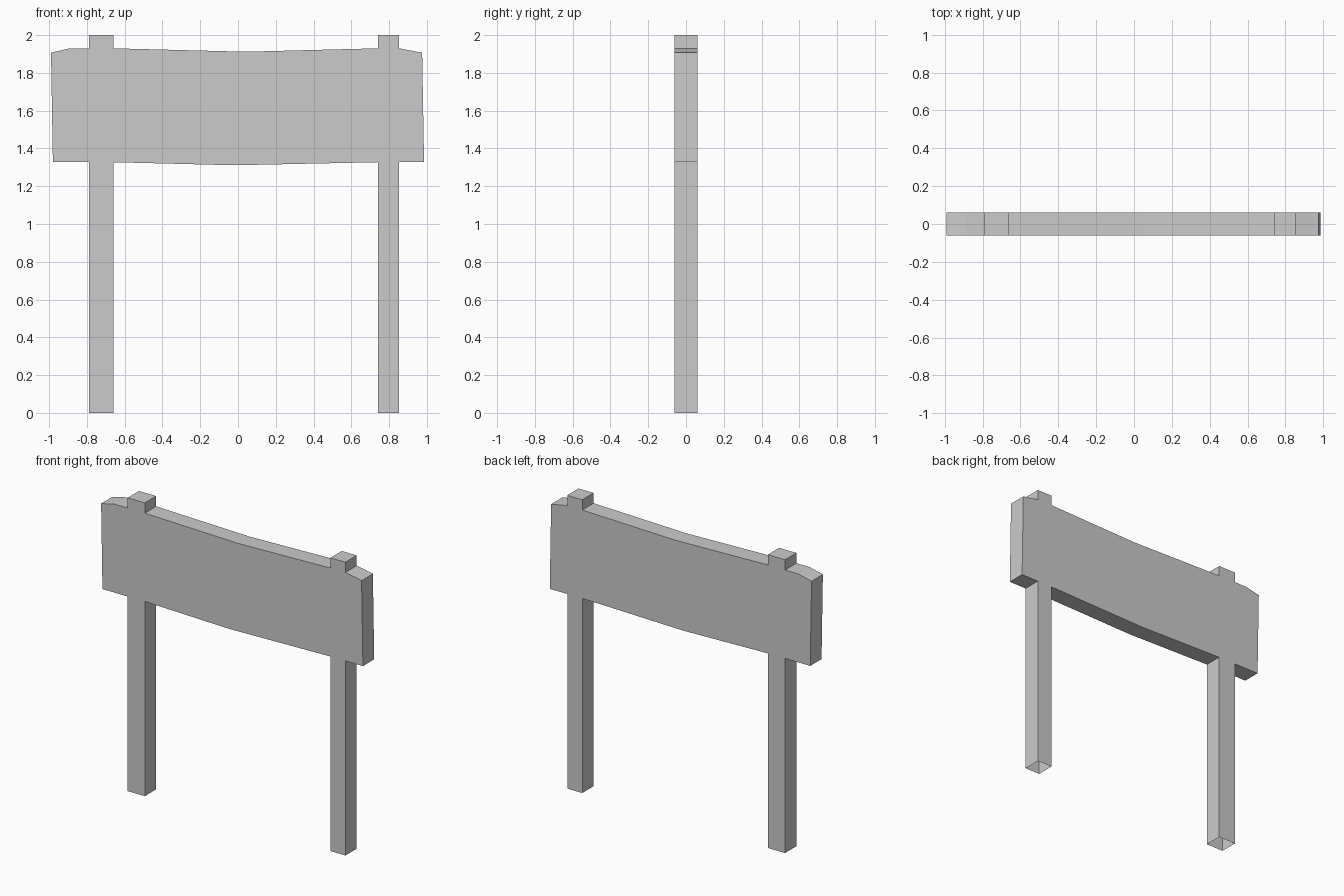
import bpy, bmesh

if "Cube" in bpy.data.objects:
    bpy.data.objects.remove(bpy.data.objects["Cube"])

HALF_DEPTH = 0.061
TOP, SHOULDER, UNDERSIDE = 2.0, 1.93, 1.327


def post_top(x0, x1):
    """Post head standing above the board, left to right."""
    return [(x0, SHOULDER), (x0, TOP), (x1, TOP), (x1, SHOULDER)]


def post_leg(x0, x1):
    """Post leg below the board, right to left."""
    return [(x1, UNDERSIDE), (x1, 0), (x0, 0), (x0, UNDERSIDE)]


left_post, right_post = (-0.79, -0.66), (0.74, 0.853)

# Continuous outline of the board and both posts, clockwise from upper left
outline = (
    [(-0.99, 1.907), (-0.89, SHOULDER)]
    + post_top(*left_post)
    + [(0.04, 1.912)]                          # sagging top edge
    + post_top(*right_post)
    + [(0.975, 1.907), (0.985, UNDERSIDE)]
    + post_leg(*right_post)
    + [(-0.02, 1.311)]                         # sagging bottom edge
    + post_leg(*left_post)
    + [(-0.98, UNDERSIDE)]
)

bm = bmesh.new()
front = bm.faces.new([bm.verts.new((x, -HALF_DEPTH, z)) for x, z in outline])
back = bmesh.ops.extrude_face_region(bm, geom=[front], use_keep_orig=True)
verts = [v for v in back["geom"] if isinstance(v, bmesh.types.BMVert)]
bmesh.ops.translate(bm, vec=(0, 2 * HALF_DEPTH, 0), verts=verts)
bmesh.ops.recalc_face_normals(bm, faces=bm.faces)

# The posts are open at the ground
feet = [f for f in bm.faces if all(v.co.z < 0.001 for v in f.verts)]
bmesh.ops.delete(bm, geom=feet, context='FACES_ONLY')

mesh = bpy.data.meshes.new("post_mounted_signboard")
bm.to_mesh(mesh)
bm.free()
bpy.context.collection.objects.link(bpy.data.objects.new("post_mounted_signboard", mesh))
